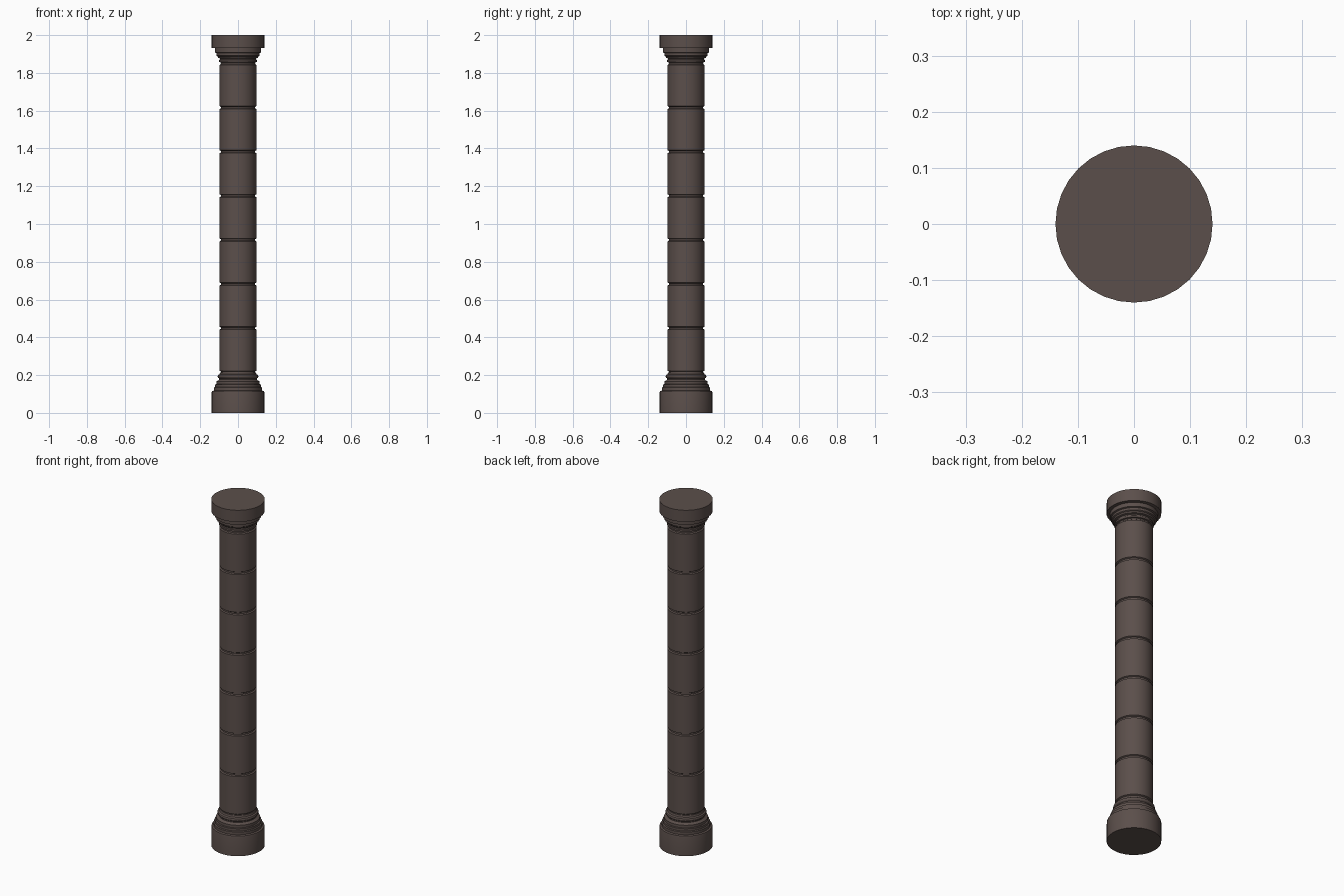
import bpy
import bmesh
from math import cos, sin, tau, radians

if "Cube" in bpy.data.objects:
    bpy.data.objects.remove(bpy.data.objects["Cube"])

SIDES = 32

stone = bpy.data.materials.new("dark brown stone")
stone.use_nodes = True
colour = (0.105, 0.078, 0.07, 1)
stone.diffuse_color = colour
stone.node_tree.nodes["Principled BSDF"].inputs["Base Color"].default_value = colour


def lathe(name, profile):
    """Turn a (radius, height) profile round z into a closed solid."""
    bm = bmesh.new()
    rings = [[bm.verts.new((r * cos(tau * i / SIDES), r * sin(tau * i / SIDES), z))
              for i in range(SIDES)] for r, z in profile]
    for low, high in zip(rings, rings[1:]):
        for i in range(SIDES):
            j = (i + 1) % SIDES
            bm.faces.new((low[i], low[j], high[j], high[i]))
    bm.faces.new(rings[0][::-1])
    bm.faces.new(rings[-1])
    mesh = bpy.data.meshes.new(name)
    bm.to_mesh(mesh)
    bm.free()
    mesh.materials.append(stone)
    obj = bpy.data.objects.new(name, mesh)
    bpy.context.collection.objects.link(obj)
    bpy.ops.object.select_all(action="DESELECT")
    obj.select_set(True)
    bpy.context.view_layer.objects.active = obj
    bpy.ops.object.shade_smooth_by_angle(angle=radians(25))
    return obj


# Plinth with stepped mouldings and a rounded ring
lathe("base", [(0.14, 0), (0.14, 0.105), (0.138, 0.115), (0.128, 0.118),
               (0.128, 0.134), (0.122, 0.137), (0.122, 0.15), (0.115, 0.152),
               (0.115, 0.167), (0.108, 0.17), (0.1, 0.176), (0.1, 0.182),
               (0.106, 0.187), (0.108, 0.193), (0.106, 0.2), (0.098, 0.205),
               (0.095, 0.215)])

# Shaft drums, each narrowing to a groove at its joints
DRUMS, BOTTOM, TOP = 7, 0.215, 1.85
step = (TOP - BOTTOM) / DRUMS
for k in range(DRUMS):
    z0 = BOTTOM + k * step
    z1 = z0 + step
    lathe(f"shaft_drum_{k + 1}", [(0.091, z0), (0.091, z0 + 0.004), (0.098, z0 + 0.008),
                                  (0.098, z1 - 0.008), (0.091, z1 - 0.004), (0.091, z1)])

# Capital flaring in steps to a thick round slab
lathe("capital", [(0.092, 1.85), (0.092, 1.856), (0.1, 1.858), (0.1, 1.868),
                  (0.096, 1.871), (0.096, 1.877), (0.106, 1.88), (0.109, 1.888),
                  (0.115, 1.892), (0.115, 1.905), (0.123, 1.908), (0.123, 1.931),
                  (0.14, 1.933), (0.14, 2)])
